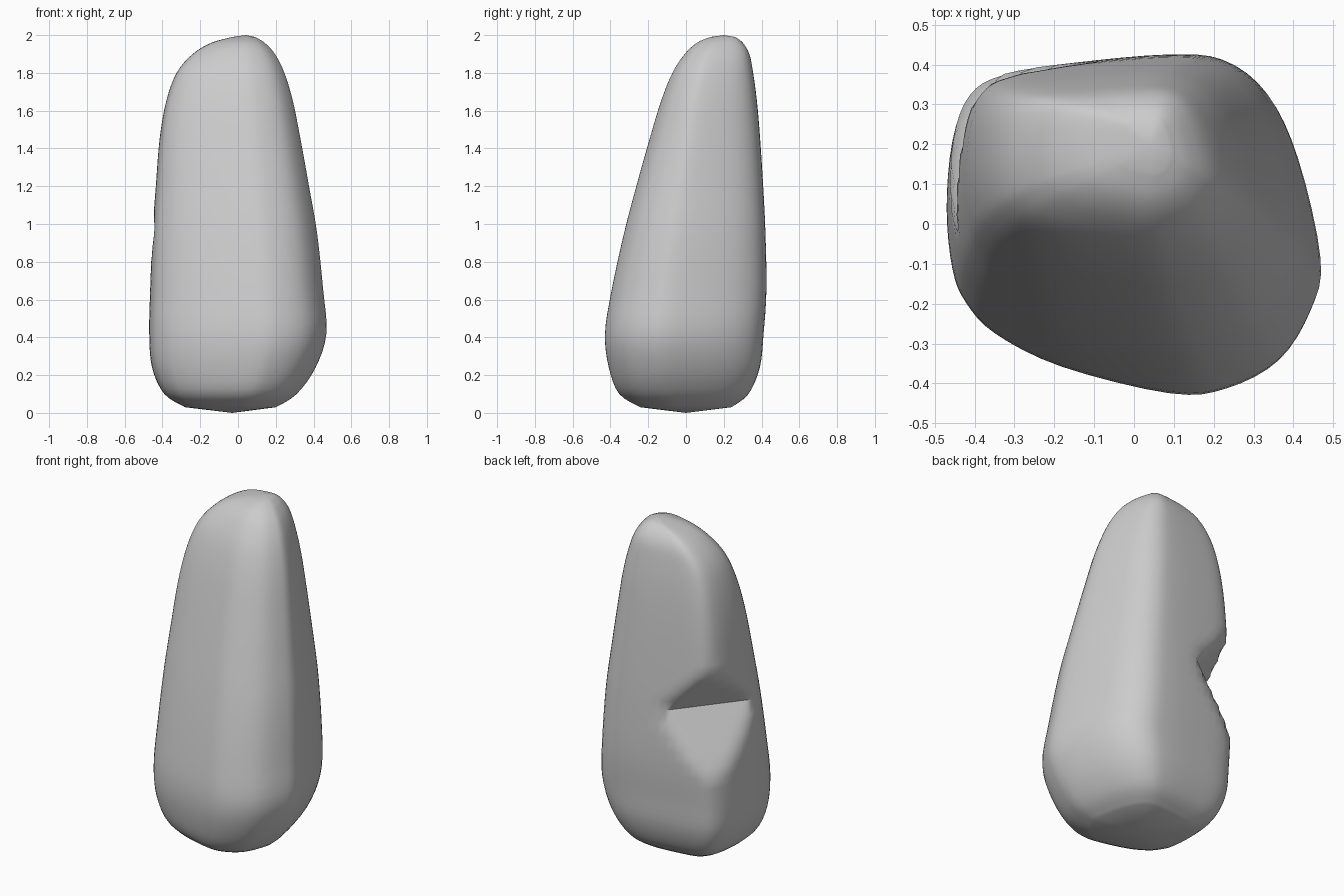
import bpy
import bmesh
import math
from mathutils import Vector

STEPS = 4  # subdivisions between neighbouring control points

old = bpy.data.objects.get("Cube")
if old:
    bpy.data.objects.remove(old, do_unlink=True)


def spline(points, closed):
    """Smooth curve through the control points, in any dimension."""
    pts = [Vector(p) for p in points]
    n = len(pts)

    def at(i):
        return pts[i % n] if closed else pts[max(0, min(n - 1, i))]

    out = []
    for i in range(n if closed else n - 1):
        a, b, c, d = (at(i + k) for k in (-1, 0, 1, 2))
        for s in range(STEPS):
            t = s / STEPS
            out.append(b + (c - a) * (t / 2)
                       + (a * 2 - b * 5 + c * 4 - d) * (t * t / 2)
                       + (b * 3 - a - c * 3 + d) * (t ** 3 / 2))
    if not closed:
        out.append(pts[-1])
    return out


def notch(co):
    """Flatten the back corner to two slanted planes that meet in a crease."""
    along = (co.x + co.y) / math.sqrt(2)
    outward = (co.y - co.x) / math.sqrt(2)
    rise = co.z - crease_height
    limit = 0.34 + 0.12 * along + (0.66 * rise if rise > 0 else -0.53 * rise)
    if outward > limit:
        co = co + Vector((-1, 1, 0)).normalized() * (limit - outward)
    return co


# Cross-section of the rock, scaled to a unit box
outline = spline([
    (1, -.2), (.88, .4), (.72, .78), (.5, .97), (.2, 1), (-.3, .95),
    (-.7, .88), (-.88, .76), (-.97, .5), (-1, .1), (-.97, -.25), (-.9, -.45),
    (-.74, -.64), (-.38, -.84), (.2, -1), (.5, -.97), (.78, -.8), (.95, -.5),
], True)

# Height, then the extent in x and in y
crease_height = 0.95
levels = spline([
    (.03, -.28, .2, -.24, .24),
    (.1, -.39, .31, -.35, .33),
    (.24, -.455, .41, -.405, .39),
    (.42, -.47, .467, -.425, .41),
    (.65, -.465, .45, -.39, .425),
    (crease_height, -.453, .418, -.325, .42),
    (1.2, -.435, .375, -.26, .408),
    (1.45, -.415, .33, -.19, .392),
    (1.65, -.38, .29, -.13, .375),
    (1.8, -.325, .245, -.07, .355),
    (1.9, -.24, .195, -.005, .335),
    (1.96, -.14, .14, .06, .3),
    (1.99, -.03, .09, .13, .26),
], False)

# Loft the rings and close both ends
bm = bmesh.new()
rings = []
for z, x0, x1, y0, y1 in levels:
    ring = []
    for u, v in outline:
        co = Vector(((x0 + x1 + u * (x1 - x0)) / 2,
                     (y0 + y1 + v * (y1 - y0)) / 2, z))
        ring.append(bm.verts.new(notch(co)))
    rings.append(ring)
count = len(outline)
for low, high in zip(rings, rings[1:]):
    for i in range(count):
        j = (i + 1) % count
        bm.faces.new((low[i], low[j], high[j], high[i]))
bottom = bm.verts.new((-.03, 0, 0))
top = bm.verts.new((.04, .2, 2))
for i in range(count):
    j = (i + 1) % count
    bm.faces.new((bottom, rings[0][j], rings[0][i]))
    bm.faces.new((top, rings[-1][i], rings[-1][j]))
bmesh.ops.recalc_face_normals(bm, faces=bm.faces)

mesh = bpy.data.meshes.new("standing_rock")
bm.to_mesh(mesh)
bm.free()
rock = bpy.data.objects.new("standing_rock", mesh)
bpy.context.collection.objects.link(rock)

# Plain grey stone
stone = bpy.data.materials.new("grey_stone")
stone.use_nodes = True
stone.diffuse_color = (.6, .6, .6, 1)
for node in stone.node_tree.nodes:
    if node.type == 'BSDF_PRINCIPLED':
        node.inputs["Base Color"].default_value = (.6, .6, .6, 1)
mesh.materials.append(stone)

bpy.ops.object.select_all(action='DESELECT')
rock.select_set(True)
bpy.context.view_layer.objects.active = rock
bpy.ops.object.shade_smooth_by_angle(angle=math.radians(45))
